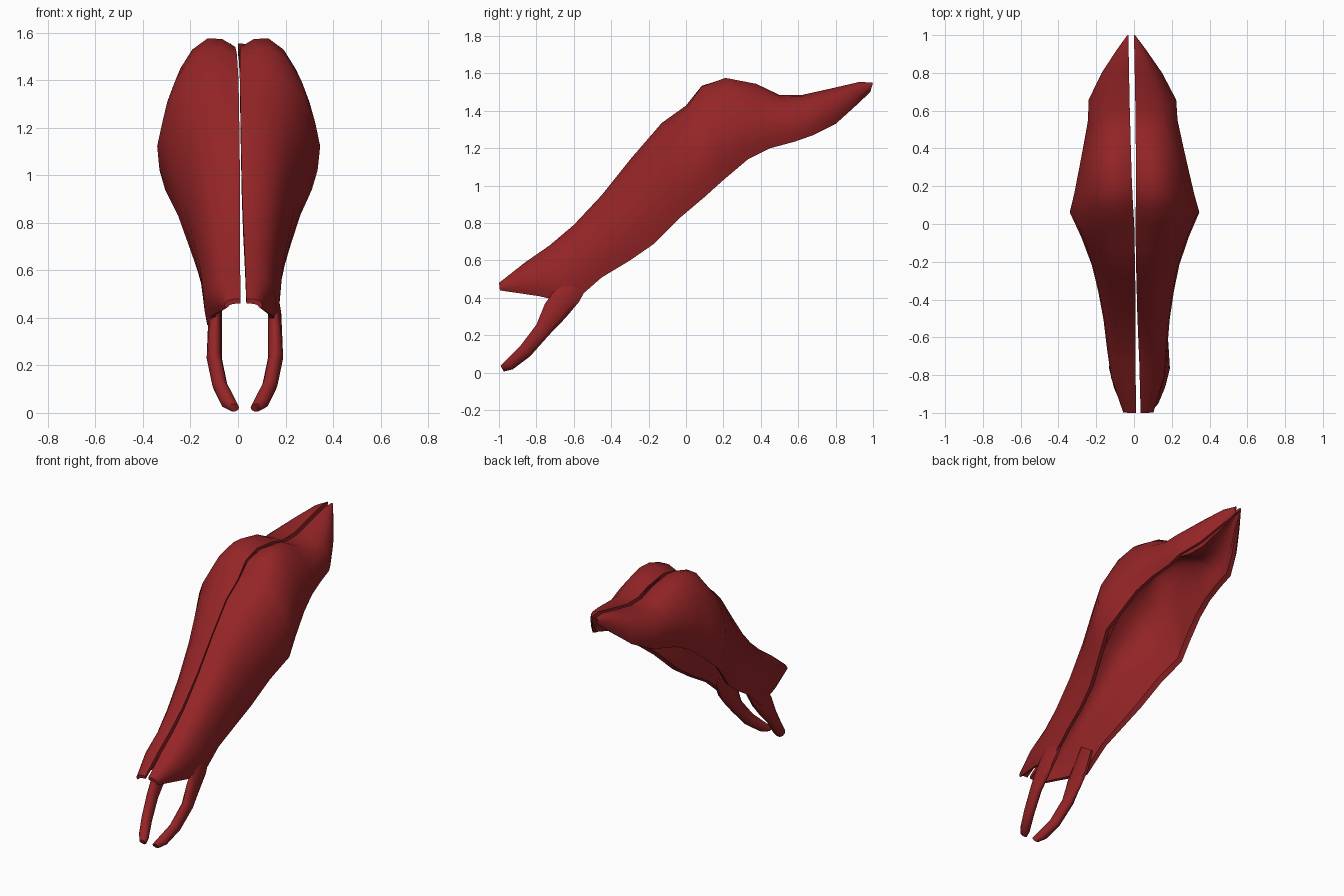
import bpy, bmesh, math
from mathutils import Vector

if "Cube" in bpy.data.objects:
    bpy.data.objects.remove(bpy.data.objects["Cube"])

red = bpy.data.materials.new("muscle red")
red.diffuse_color = (0.30, 0.018, 0.020, 1)
red.use_nodes = True
red.node_tree.nodes["Principled BSDF"].inputs["Base Color"].default_value = red.diffuse_color

# body stations: top (y, z), lower edge (y, z), half width, half gap, wall, hump
STATIONS = [
    (1.00, 1.55, 0.985, 1.50, .025, .014, .015, 0),
    (0.93, 1.555, 0.90, 1.42, .085, .015, .035, 0),
    (0.80, 1.525, 0.80, 1.33, .16, .015, .05, 0),
    (0.62, 1.485, 0.68, 1.27, .232, .015, .06, 0),
    (0.50, 1.485, 0.58, 1.235, .237, .014, .06, 0),
    (0.38, 1.52, 0.45, 1.20, .262, .013, .06, .035),
    (0.22, 1.54, 0.33, 1.14, .29, .011, .06, .05),
    (0.09, 1.51, 0.20, 1.03, .318, .007, .06, .035),
    (0.00, 1.42, 0.10, 0.94, .343, .003, .06, .01),
    (-0.13, 1.335, -0.03, 0.83, .285, .003, .06, 0),
    (-0.29, 1.15, -0.17, 0.69, .232, .003, .06, 0),
    (-0.45, 0.95, -0.30, 0.60, .20, .004, .055, 0),
    (-0.60, 0.79, -0.45, 0.51, .175, .007, .05, 0),
    (-0.73, 0.68, -0.61, 0.37, .16, .010, .045, 0),
    (-0.86, 0.59, -0.79, 0.41, .14, .011, .035, 0),
    (-1.00, 0.48, -0.995, 0.44, .08, .012, .02, 0),
]
# cross-section: (share of width, share of depth)
ARC = [(0, 0), (.2, 0), (.42, .03), (.65, .10), (.83, .24), (.94, .42),
       (1, .62), (.97, .83), (.90, 1)]
HUMP = [0, .7, 1, .6, .1, 0, 0, 0, 0]

# strap path: x, y, z, half thickness across x, half width in side view
STRAP = [(.115, -.56, .52, .022, .06), (.125, -.63, .42, .028, .075),
         (.127, -.70, .33, .030, .070), (.129, -.765, .23, .032, .046),
         (.105, -.86, .115, .032, .040), (.068, -.945, .042, .034, .032),
         (.048, -.983, .022, .024, .019)]


def midline(y):
    return 0.004 - 0.019 * y


def section(st, side):
    """Closed ring: outer arc down, inner arc back up."""
    ty, tz, by, bz, w, gap, wall, hump = st
    d = Vector((by - ty, bz - tz))
    depth = d.length
    d.normalize()
    outer = [Vector((gap + (w - gap) * f, g * depth - hump * h))
             for (f, g), h in zip(ARC, HUMP)]
    inner = []
    for i, p in enumerate(outer):
        t = outer[min(i + 1, len(outer) - 1)] - outer[max(i - 1, 0)]
        t.normalize()
        k = wall * (.55 if i == len(outer) - 1 else 1)
        q = p + Vector((-t.y, t.x)) * k
        q.x = max(q.x, gap)
        q.y = min(q.y, depth * .97)
        inner.append(q)
    ring = []
    for p in outer + inner[::-1]:
        y, z = ty + d.x * p.y, tz + d.y * p.y
        ring.append((midline(y) + side * p.x, y, z))
    return ring


def strap_ring(i, side):
    x, y, z, rx, rw = STRAP[i]
    a, b = STRAP[max(i - 1, 0)], STRAP[min(i + 1, len(STRAP) - 1)]
    t = Vector((b[1] - a[1], b[2] - a[2])).normalized()
    ring = []
    for k in range(10):
        c, s = math.cos(k * math.tau / 10), math.sin(k * math.tau / 10)
        ring.append((.029 + side * (x + rx * c),
                     y - t.y * rw * s, max(0, z + t.x * rw * s)))
    return ring


def loft(name, rings, angle):
    bm = bmesh.new()
    loops = [[bm.verts.new(p) for p in r] for r in rings]
    n = len(loops[0])
    for a, b in zip(loops, loops[1:]):
        for k in range(n):
            bm.faces.new((a[k], a[(k + 1) % n], b[(k + 1) % n], b[k]))
    # end caps: strips for the curved section, a single face for the strap
    for lp in (loops[0], loops[-1]):
        if n == 2 * len(ARC):
            for k in range(len(ARC) - 1):
                bm.faces.new((lp[k], lp[k + 1], lp[n - 2 - k], lp[n - 1 - k]))
        else:
            bm.faces.new(lp)
    bmesh.ops.recalc_face_normals(bm, faces=bm.faces)
    me = bpy.data.meshes.new(name)
    bm.to_mesh(me)
    bm.free()
    me.materials.append(red)
    ob = bpy.data.objects.new(name, me)
    bpy.context.collection.objects.link(ob)
    bpy.ops.object.select_all(action='DESELECT')
    ob.select_set(True)
    bpy.context.view_layer.objects.active = ob
    bpy.ops.object.shade_smooth_by_angle(angle=math.radians(angle))


for label, side in (("right", 1), ("left", -1)):
    # draped half of the muscle
    loft(label + "_muscle_sheet", [section(s, side) for s in STATIONS], 50)
    # lower front strap
    loft(label + "_front_strap", [strap_ring(i, side) for i in range(len(STRAP))], 60)
